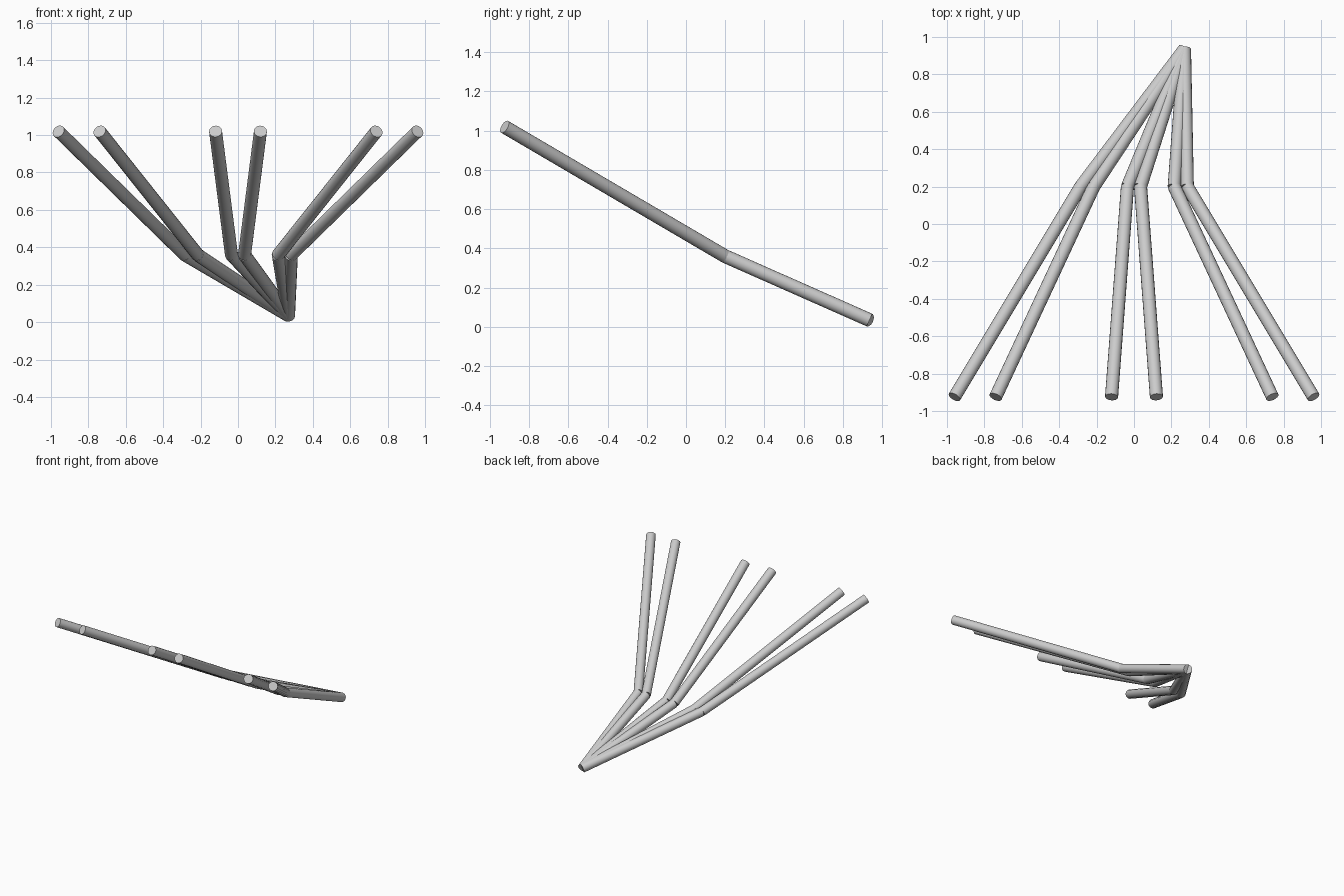
import bpy
import math
from mathutils import Vector

cube = bpy.data.objects.get("Cube")
if cube:
    bpy.data.objects.remove(cube, do_unlink=True)

RADIUS = 0.035
grey = bpy.data.materials.new("light_grey")
grey.use_nodes = True
grey.diffuse_color = (0.6, 0.6, 0.6, 1)
grey.node_tree.nodes["Principled BSDF"].inputs["Base Color"].default_value = (0.6, 0.6, 0.6, 1)


def tube(name, start, end):
    """Capped round rod between two points."""
    axis = end - start
    bpy.ops.mesh.primitive_cylinder_add(
        vertices=16, radius=RADIUS, depth=axis.length, location=(start + end) / 2)
    rod = bpy.context.object
    rod.name = name
    rod.rotation_euler = axis.to_track_quat("Z", "Y").to_euler()
    rod.data.materials.append(grey)
    bpy.ops.object.shade_smooth_by_angle(angle=math.radians(40))


# Six bent rods fan out from one shared foot: knee x, tip x
foot = Vector((0.27, 0.935, 0.035))
rods = [(-0.285, -0.96), (-0.215, -0.74), (-0.035, -0.12),
        (0.035, 0.12), (0.215, 0.74), (0.285, 0.96)]
for i, (knee_x, tip_x) in enumerate(rods, 1):
    knee = Vector((knee_x, 0.2, 0.36))
    tube(f"lower_rod_{i}", foot, knee)
    tube(f"upper_rod_{i}", knee, Vector((tip_x, -0.925, 1.02)))
